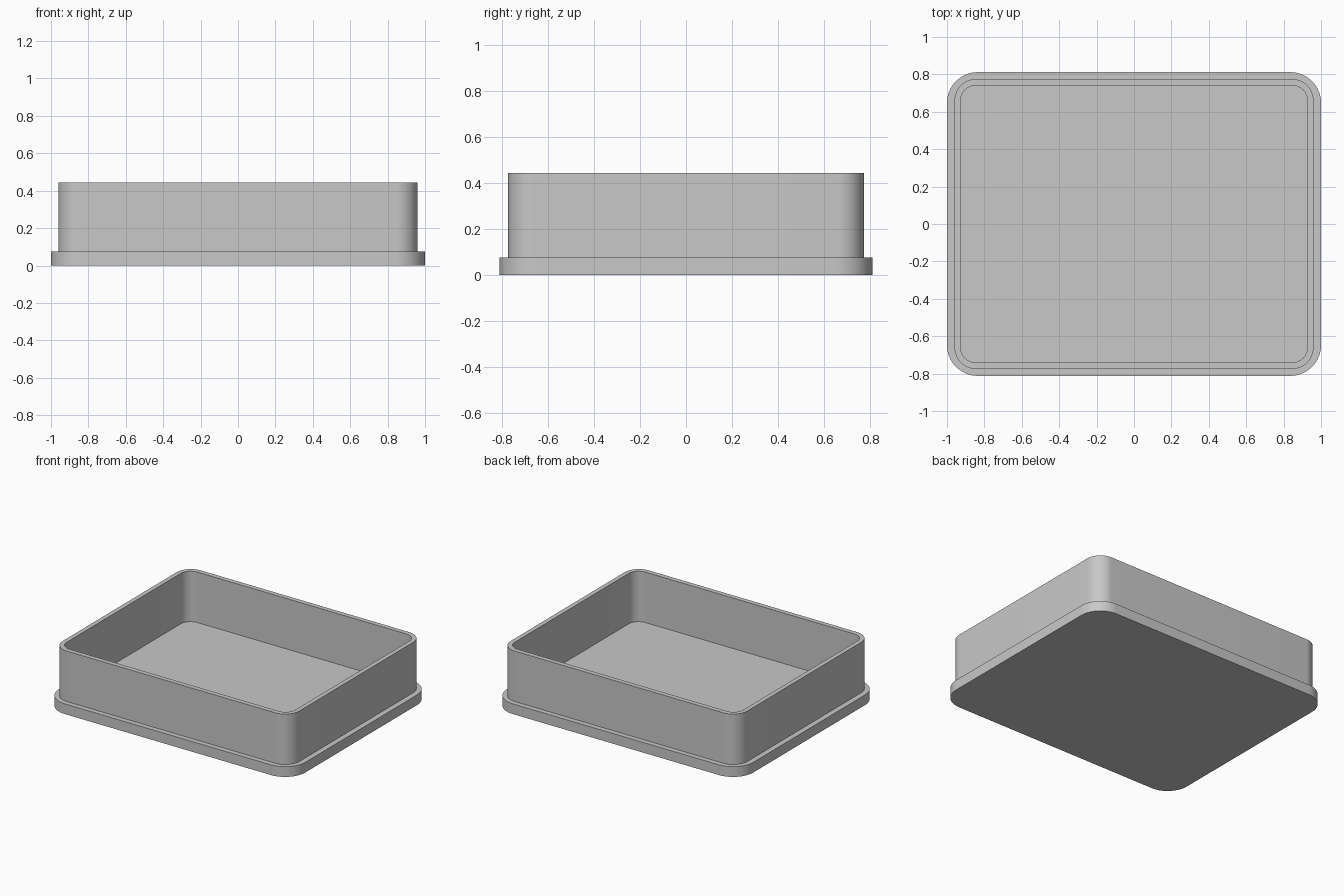
import bpy, bmesh, math

cube = bpy.data.objects.get("Cube")
if cube:
    bpy.data.objects.remove(cube, do_unlink=True)

grey = bpy.data.materials.new("light_grey")
grey.use_nodes = True
colour = (0.58, 0.58, 0.58, 1)
grey.diffuse_color = colour
grey.node_tree.nodes["Principled BSDF"].inputs["Base Color"].default_value = colour


def rounded_ring(bm, hx, hy, radius, z, steps=16):
    """Loop of vertices around a rounded rectangle."""
    ring = []
    for quarter, (sx, sy) in enumerate([(1, 1), (-1, 1), (-1, -1), (1, -1)]):
        for i in range(steps + 1):
            a = (quarter + i / steps) * math.pi / 2
            ring.append(bm.verts.new((sx * (hx - radius) + radius * math.cos(a),
                                      sy * (hy - radius) + radius * math.sin(a), z)))
    return ring


# Half width, half depth and corner radius of each outline
BASE = (1.0, 0.812, 0.165)
OUTER = (0.96, 0.775, 0.115)
INNER = (0.927, 0.74, 0.08)
FLOOR, RIM = 0.075, 0.445

# One closed skin: foot flange, outer wall, rim, inner wall, floor
bm = bmesh.new()
sections = [(BASE, 0), (BASE, FLOOR), (OUTER, FLOOR),
            (OUTER, RIM), (INNER, RIM), (INNER, FLOOR)]
rings = [rounded_ring(bm, *outline, z) for outline, z in sections]
for low, high in zip(rings, rings[1:]):
    for i in range(len(low)):
        j = (i + 1) % len(low)
        bm.faces.new((low[i], low[j], high[j], high[i]))
bm.faces.new(rings[0][::-1])
bm.faces.new(rings[-1])
bmesh.ops.recalc_face_normals(bm, faces=bm.faces)

mesh = bpy.data.meshes.new("open_tray")
bm.to_mesh(mesh)
bm.free()
mesh.materials.append(grey)
tray = bpy.data.objects.new("open_tray", mesh)
bpy.context.collection.objects.link(tray)

# Smooth corners, crisp edges
bpy.ops.object.select_all(action="DESELECT")
tray.select_set(True)
bpy.context.view_layer.objects.active = tray
bpy.ops.object.shade_smooth_by_angle(angle=math.radians(30))
